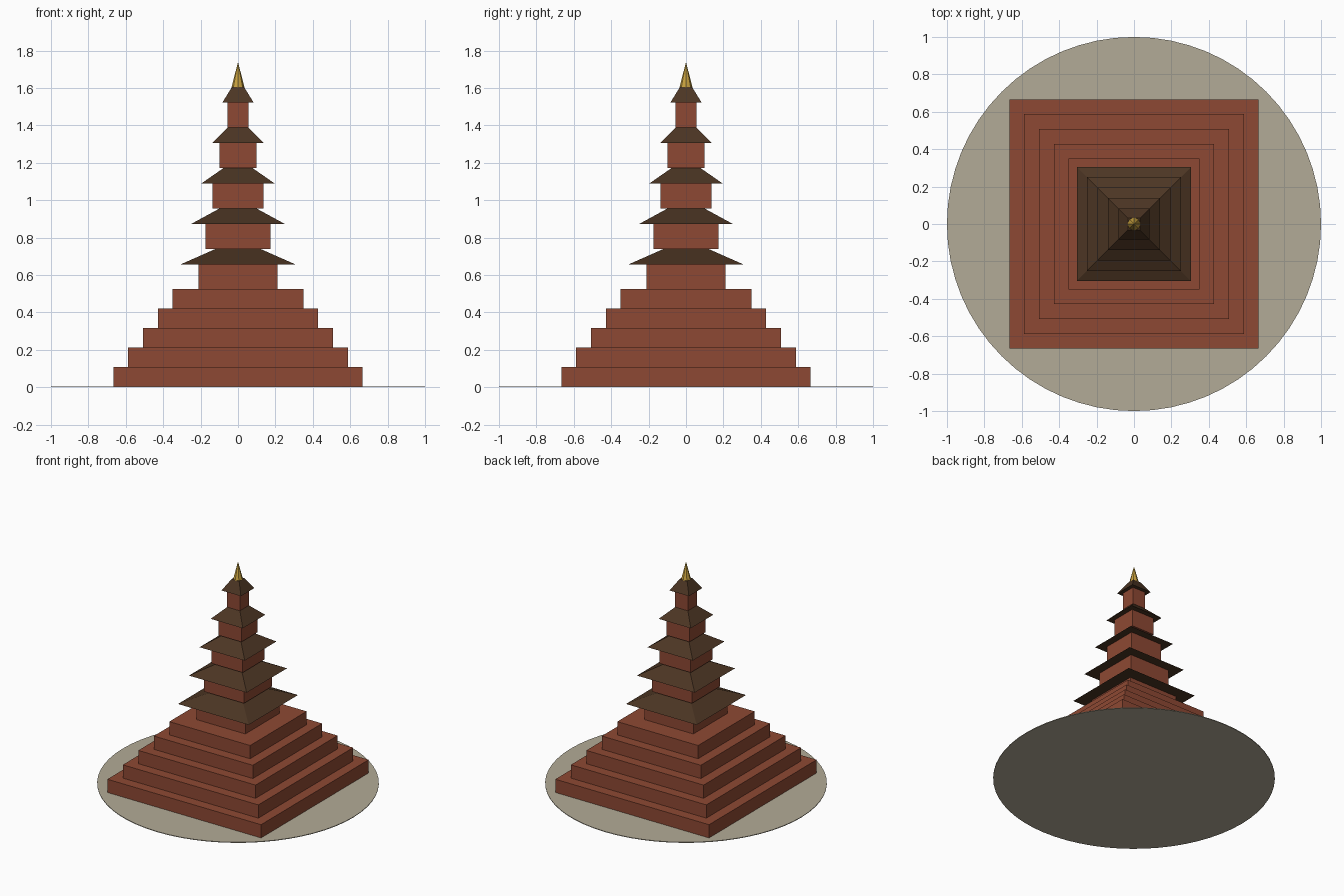
import bpy, math

if "Cube" in bpy.data.objects:
    bpy.data.objects.remove(bpy.data.objects["Cube"])


def material(name, rgb):
    m = bpy.data.materials.new(name)
    m.diffuse_color = (*rgb, 1)
    m.use_nodes = True
    m.node_tree.nodes["Principled BSDF"].inputs["Base Color"].default_value = m.diffuse_color
    return m


brick = material("red brick", (0.27, 0.066, 0.033))
tile = material("dark brown roof", (0.072, 0.036, 0.017))
stone = material("pale stone", (0.45, 0.41, 0.31))
gold = material("gold", (0.58, 0.36, 0.05))


def frustum(name, mat, sides, r0, r1, z0, z1, turn=0.0):
    """Vertical prism, frustum or cone between two heights."""
    bpy.ops.mesh.primitive_cone_add(vertices=sides, radius1=r0, radius2=r1, depth=z1 - z0,
                                    location=(0, 0, (z0 + z1) / 2), rotation=(0, 0, turn))
    ob = bpy.context.object
    ob.name = name
    ob.data.materials.append(mat)
    return ob


def square(name, mat, h0, h1, z0, z1):
    """Square frustum given by half widths."""
    s = math.sqrt(2)
    return frustum(name, mat, 4, h0 * s, h1 * s, z0, z1, math.pi / 4)


# Round ground slab
frustum("base_disc", stone, 64, 1, 1, 0, 0.005)

# Stepped plinth
STEP, Z0 = 0.1038, 0.005
for i in range(5):
    h = 0.666 - 0.079 * i
    square(f"plinth_step_{i + 1}", brick, h, h, Z0 + STEP * i, Z0 + STEP * (i + 1))

# Storeys: wall half width, eave half width, roof top half width
storeys = [(0.211, 0.306, 0.118), (0.174, 0.25, 0.098), (0.136, 0.196, 0.077),
           (0.099, 0.139, 0.055), (0.056, 0.084, 0.033)]
z = Z0 + STEP * 5
for i, (wall, eave, top) in enumerate(storeys):
    square(f"storey_wall_{i + 1}", brick, wall, wall, z, z + 0.133)
    square(f"storey_roof_{i + 1}", tile, eave, top, z + 0.133, z + 0.216)
    z += 0.216

# Golden spire
frustum("spire", gold, 8, 0.036, 0, z - 0.005, 1.738)
